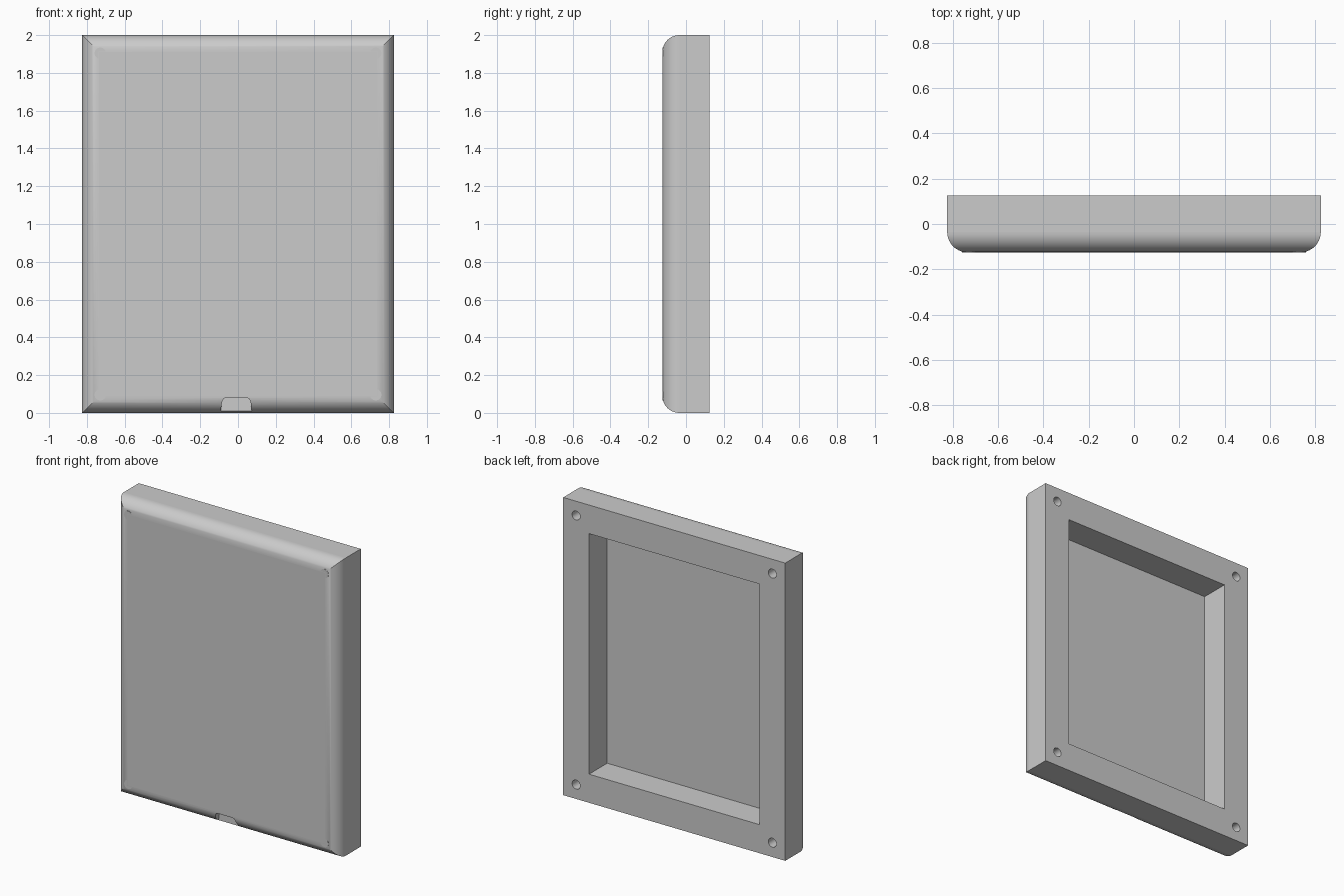
import bpy
import bmesh
import math
from mathutils import Matrix

if "Cube" in bpy.data.objects:
    bpy.data.objects.remove(bpy.data.objects["Cube"], do_unlink=True)

HALF_W, HALF_H, HALF_D = 0.825, 1.0, 0.125
RADIUS, STEPS = 0.09, 14
RIM, FLOOR_Y = 0.192, -0.068
SCREW_INSET, SCREW_R = 0.096, 0.03

grey = bpy.data.materials.new("light grey")
grey.use_nodes = True
colour = (0.6, 0.6, 0.6, 1)
grey.diffuse_color = colour
grey.node_tree.nodes["Principled BSDF"].inputs["Base Color"].default_value = colour


def finish(bm, name):
    """Turn a bmesh into a linked grey object."""
    bmesh.ops.recalc_face_normals(bm, faces=bm.faces)
    mesh = bpy.data.meshes.new(name)
    bm.to_mesh(mesh)
    bm.free()
    mesh.materials.append(grey)
    ob = bpy.data.objects.new(name, mesh)
    bpy.context.collection.objects.link(ob)
    return ob


def loft(rings, name):
    """Skin a list of closed point rings and cap both ends."""
    bm = bmesh.new()
    loops = [[bm.verts.new(p) for p in ring] for ring in rings]
    n = len(loops[0])
    for a, b in zip(loops, loops[1:]):
        for i in range(n):
            j = (i + 1) % n
            bm.faces.new((a[i], a[j], b[j], b[i]))
    bm.faces.new(loops[0])
    bm.faces.new(loops[-1])
    return finish(bm, name)


def rectangle(inset, y):
    w, h = HALF_W - inset, HALF_H - inset
    return [(sx * w, y, HALF_H + sz * h)
            for sx, sz in ((-1, -1), (1, -1), (1, 1), (-1, 1))]


def rod(x, z, y0, y1, radius, name):
    """Cylinder running along y."""
    bm = bmesh.new()
    place = Matrix.Translation((x, (y0 + y1) / 2, z)) @ Matrix.Rotation(math.pi / 2, 4, 'X')
    bmesh.ops.create_cone(bm, cap_ends=True, segments=32, radius1=radius,
                          radius2=radius, depth=y1 - y0, matrix=place)
    return finish(bm, name)


def select_only(ob):
    bpy.ops.object.select_all(action='DESELECT')
    ob.select_set(True)
    bpy.context.view_layer.objects.active = ob


def cut(ob, cutter):
    mod = ob.modifiers.new("cut", 'BOOLEAN')
    mod.operation, mod.solver, mod.object = 'DIFFERENCE', 'EXACT', cutter
    select_only(ob)
    bpy.ops.object.modifier_apply(modifier=mod.name)
    bpy.data.objects.remove(cutter, do_unlink=True)


# Cover shell: recess floor, back rim, outer sides, then the rounded front edge
rings = [rectangle(RIM, FLOOR_Y), rectangle(RIM, HALF_D), rectangle(0, HALF_D)]
for k in range(STEPS + 1):
    a = math.pi / 2 * k / STEPS
    rings.append(rectangle(RADIUS * (1 - math.cos(a)),
                           -HALF_D + RADIUS * (1 - math.sin(a))))
cover = loft(rings, "cover_shell")

# Blind screw holes in the back rim and screw ends at the front corners
screw_x = HALF_W - SCREW_INSET
for side, sx in (("right", -1), ("left", 1)):
    for level, z in (("lower", SCREW_INSET), ("upper", 2 * HALF_H - SCREW_INSET)):
        cut(cover, rod(sx * screw_x, z, FLOOR_Y, 0.2, SCREW_R, "hole_cutter"))
        end = rod(sx * screw_x, z, -0.1248, -0.1, SCREW_R, f"screw_end_{level}_{side}")
        select_only(end)
        bpy.ops.object.shade_smooth_by_angle(angle=math.radians(30))

# Finger notch in the lower front edge, with rounded upper corners
half = [(0.082, 0.01), (0.078, 0.045), (0.073, 0.066), (0.066, 0.076), (0.055, 0.08)]
outline = [(-0.009 + x, z) for x, z in half]
outline += [(-0.009 - x, z) for x, z in reversed(half)]
notch = loft([[(x, y, z) for x, z in outline] for y in (-0.076, -0.2)], "notch_cutter")
cut(cover, notch)

# Smooth the curved edge while the broad faces stay flat
select_only(cover)
bpy.ops.object.shade_smooth_by_angle(angle=math.radians(30))
for face in cover.data.polygons:
    if max(abs(c) for c in face.normal) > 0.9999 and face.area > 0.05:
        face.use_smooth = False
